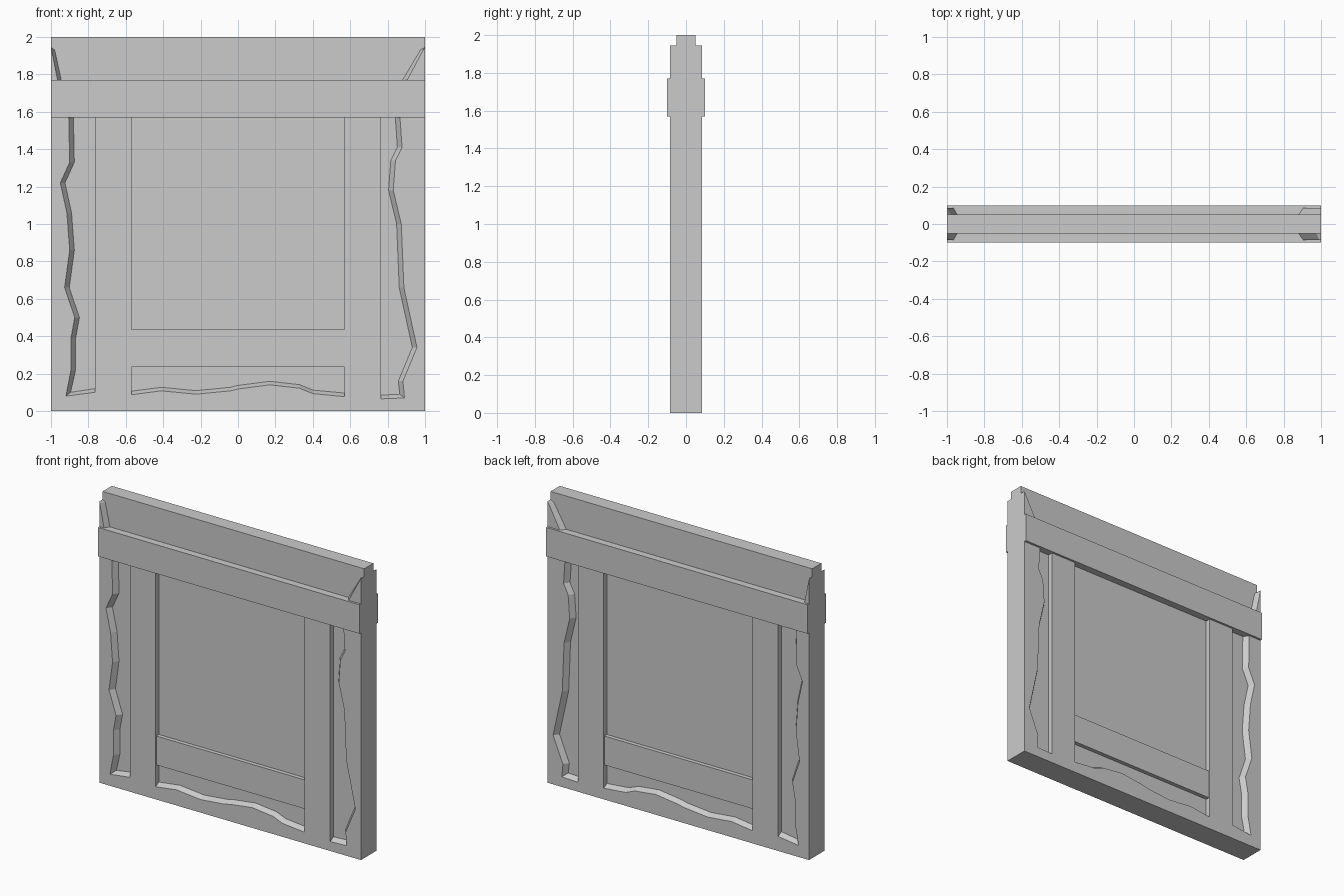
import bpy
import bmesh

default_cube = bpy.data.objects.get("Cube")
if default_cube:
    bpy.data.objects.remove(default_cube, do_unlink=True)

CORE, FACE, RAIL, BEAM = 0.05, 0.085, 0.078, 0.1   # half depths
BEAM_LOW, BEAM_TOP = 1.57, 1.77
POST_IN, POST_OUT = 0.57, 0.765

grey = bpy.data.materials.new("plain_grey")
grey.use_nodes = True
colour = (0.6, 0.6, 0.6, 1)
grey.diffuse_color = colour
grey.node_tree.nodes["Principled BSDF"].inputs["Base Color"].default_value = colour


def loft(name, sections):
    """Join matching (x, z) outlines, each given with its depth y, into a solid."""
    bm = bmesh.new()
    rings = [[bm.verts.new((x, y, z)) for x, z in outline] for y, outline in sections]
    for a, b in zip(rings, rings[1:]):
        for i in range(len(a)):
            j = (i + 1) % len(a)
            bm.faces.new((a[i], a[j], b[j], b[i]))
    bm.faces.new(rings[0])
    bm.faces.new(rings[-1])
    bmesh.ops.recalc_face_normals(bm, faces=bm.faces)
    mesh = bpy.data.meshes.new(name)
    bm.to_mesh(mesh)
    bm.free()
    mesh.materials.append(grey)
    obj = bpy.data.objects.new(name, mesh)
    bpy.context.collection.objects.link(obj)
    return obj


def slab(name, left, right, low, high, depth):
    outline = [(left, low), (right, low), (right, high), (left, high)]
    return loft(name, [(-depth, outline), (depth, outline)])


def plaster(name, rim, foot, corners):
    """Raised plaster on both sides, its ragged edge sloping from rim to foot."""
    top, base = rim + corners, foot + corners
    return loft(name, [(-FACE, top), (-CORE, base), (CORE, base), (FACE, top)])


def side_plaster(name, side, edge, end_height):
    """Ragged strip down one side, turning in along the bottom to the post."""
    slope, lift = 0.025, 0.02
    inner = side * POST_OUT
    rim = edge + [(inner, end_height)]
    foot = [(x - side * slope, z) for x, z in edge]
    foot[-1] = (foot[-1][0], foot[-1][1] + lift)
    foot.append((inner, end_height + lift))
    plaster(name, rim, foot, [(inner, 0), (side, 0), (side, edge[0][1])])


# Timber and the thin wall behind it
slab("wall_core", -1, 1, 0, 2, CORE)
slab("cross_beam", -1, 1, BEAM_LOW, BEAM_TOP, BEAM)
slab("lower_rail", -POST_IN, POST_IN, 0.235, 0.435, RAIL)
slab("left_post", POST_IN, POST_OUT, 0, BEAM_LOW, FACE)
slab("right_post", -POST_OUT, -POST_IN, 0, BEAM_LOW, FACE)

# Ragged plaster down both sides
side_plaster("right_plaster", -1, [
    (-0.905, BEAM_LOW), (-0.9, 1.33), (-0.95, 1.22), (-0.915, 1.06),
    (-0.9, 0.86), (-0.927, 0.66), (-0.873, 0.5), (-0.893, 0.39),
    (-0.893, 0.22), (-0.92, 0.08)], 0.1)
side_plaster("left_plaster", 1, [
    (0.866, BEAM_LOW), (0.877, 1.41), (0.842, 1.34), (0.83, 1.18),
    (0.873, 1), (0.887, 0.66), (0.957, 0.34), (0.882, 0.16),
    (0.89, 0.07)], 0.065)

# Ragged plaster along the bottom
bottom = [(-POST_IN, 0.087), (-0.41, 0.108), (-0.225, 0.09), (-0.04, 0.108),
          (0, 0.118), (0.17, 0.14), (0.33, 0.122), (0.4, 0.093), (POST_IN, 0.077)]
plaster("bottom_plaster", bottom, [(x, z + 0.019) for x, z in bottom],
        [(POST_IN, 0), (-POST_IN, 0)])

# Plaster remains in the upper corners
TIP = 1.945
for name, side, rim_x, foot_x in (
        ("left_corner_plaster", 1, (0.905, 0.99), (0.88, 0.975)),
        ("right_corner_plaster", -1, (0.965, 0.997), (0.945, 0.98))):
    rim, foot = ([(side * xs[0], BEAM_TOP), (side * xs[1], 1.93), (side, TIP)]
                 for xs in (rim_x, foot_x))
    plaster(name, rim, foot, [(side, BEAM_TOP)])
